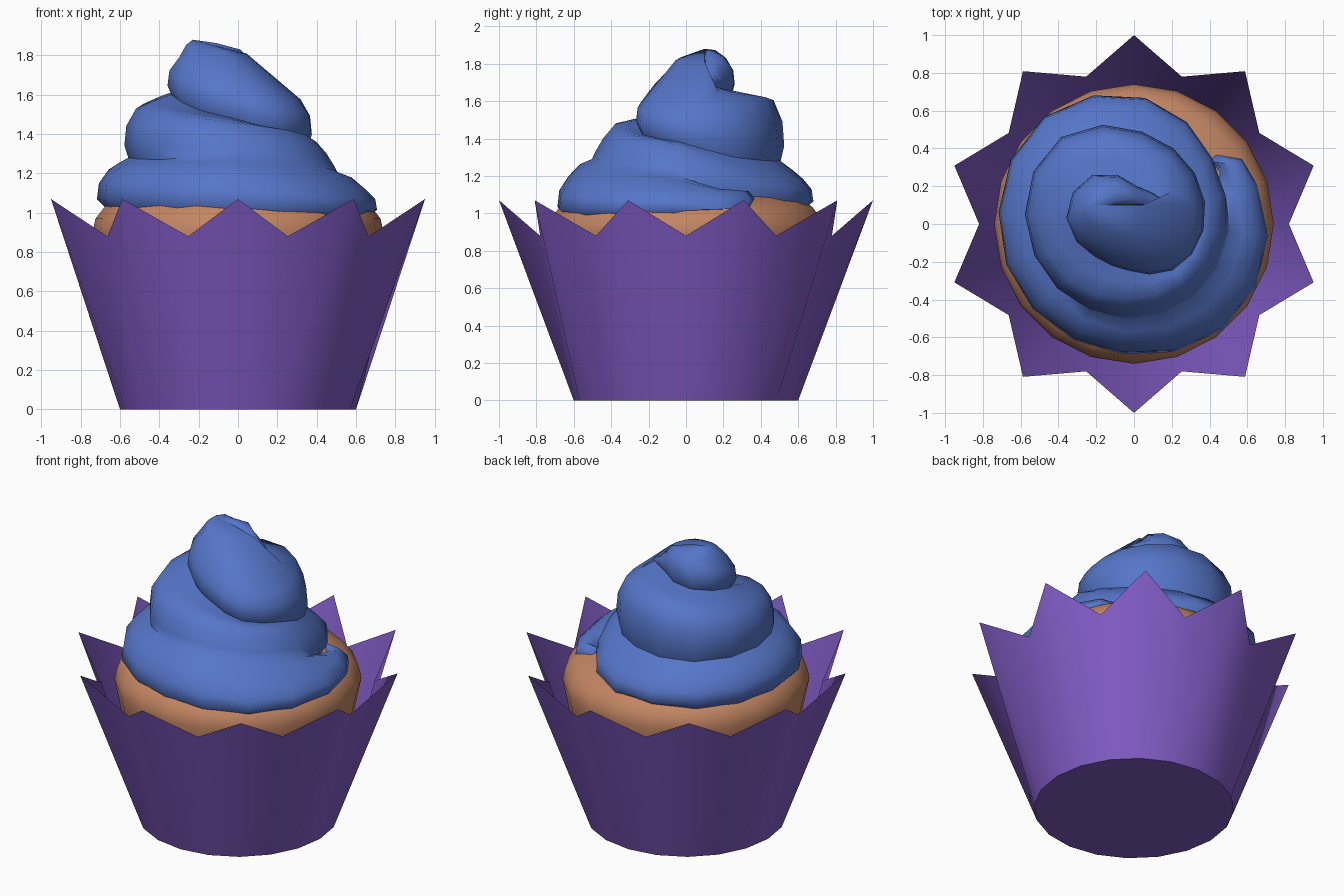
import bpy, bmesh, math
from mathutils import Vector

if "Cube" in bpy.data.objects:
    bpy.data.objects.remove(bpy.data.objects["Cube"])


def material(name, rgb):
    m = bpy.data.materials.new(name)
    m.diffuse_color = (*rgb, 1)
    m.use_nodes = True
    m.node_tree.nodes["Principled BSDF"].inputs["Base Color"].default_value = m.diffuse_color
    return m


def make(name, verts, faces, mat, angle=40):
    me = bpy.data.meshes.new(name)
    bm = bmesh.new()
    vs = [bm.verts.new(v) for v in verts]
    for f in faces:
        bm.faces.new([vs[i] for i in f])
    bmesh.ops.remove_doubles(bm, verts=bm.verts[:], dist=0.0005)
    bmesh.ops.recalc_face_normals(bm, faces=bm.faces[:])
    bm.to_mesh(me)
    bm.free()
    me.materials.append(mat)
    ob = bpy.data.objects.new(name, me)
    bpy.context.collection.objects.link(ob)
    bpy.ops.object.select_all(action='DESELECT')
    ob.select_set(True)
    bpy.context.view_layer.objects.active = ob
    bpy.ops.object.shade_smooth_by_angle(angle=math.radians(angle))
    return ob


def polar(r, deg, z):
    a = math.radians(deg)
    return Vector((r * math.cos(a), r * math.sin(a), z))


purple = material("purple paper", (0.215, 0.105, 0.55))
brown = material("brown sponge", (0.55, 0.24, 0.125))
blue = material("blue icing", (0.091, 0.18, 0.58))

# Paper wrapper: flared cup with ten points, outer and inner skin
N = 20
v = [polar(0.6, 90 + 18 * i, 0) for i in range(N)]
v += [polar(1.0, 90 + 18 * i, 1.07) if i % 2 == 0 else polar(0.82, 90 + 18 * i, 0.88) for i in range(N)]
v += [polar(0.595, 90 + 18 * i, 0.006) for i in range(N)]
f = []
for i in range(N):
    k = (i + 1) % N
    f += [(i, k, N + k, N + i), (2 * N + i, N + i, N + k, 2 * N + k)]
f += [tuple(range(N)), tuple(range(2 * N, 3 * N))]
make("wrapper", v, f, purple, 60)

# Sponge dome inside the wrapper
prof = [(0.58, 0.05), (0.72, 0.8), (0.74, 0.9), (0.725, 0.97), (0.67, 1.04), (0.55, 1.09), (0.3, 1.12)]
v = [polar(r, 90 + 18 * i, z) for r, z in prof for i in range(N)]
f = [(j * N + i, j * N + (i + 1) % N, (j + 1) * N + (i + 1) % N, (j + 1) * N + i)
     for j in range(len(prof) - 1) for i in range(N)]
f += [tuple(range(N)), tuple(range((len(prof) - 1) * N, len(prof) * N))]
make("sponge", v, f, brown)

# Icing swirl: one spiral strip, clockwise in 45 degree steps: outer radius, low z, high z
keys = [(0.66, 1.00, 1.12), (0.71, 0.98, 1.12), (0.73, 0.97, 1.14), (0.69, 0.98, 1.20),
        (0.70, 1.00, 1.21), (0.72, 1.02, 1.22), (0.74, 1.02, 1.20), (0.67, 1.03, 1.18),
        (0.54, 1.06, 1.23), (0.46, 1.20, 1.36), (0.45, 1.25, 1.42), (0.455, 1.29, 1.46),
        (0.52, 1.27, 1.50), (0.58, 1.28, 1.53), (0.60, 1.28, 1.58), (0.49, 1.28, 1.62),
        (0.42, 1.30, 1.59), (0.37, 1.38, 1.57), (0.32, 1.42, 1.60), (0.25, 1.48, 1.66),
        (0.27, 1.52, 1.72), (0.36, 1.60, 1.79), (0.34, 1.64, 1.83), (0.20, 1.66, 1.83),
        (0.20, 1.69, 1.72)]
APEX = Vector((-0.23, 0.10, 1.88))
LAST = len(keys) - 1


def key(t):
    i = min(int(t), LAST - 1)
    u = t - i
    p0, p1, p2, p3 = (Vector(keys[max(0, min(LAST, i + k))]) for k in (-1, 0, 1, 2))
    return 0.5 * (2 * p1 + (p2 - p0) * u + (2 * p0 - 5 * p1 + 4 * p2 - p3) * u * u
                  + (3 * p1 - p0 - 3 * p2 + p3) * u ** 3)


def slope(t):
    # 1 where the second turn melts into the first (front right), else 0
    return max(0.0, min(1.0, (t - 8) / 1, (12.5 - t) / 1.5))


def low(t):
    r, lo, hi = key(t)
    tuck = 0.05 if t < 7 else 0.02
    return polar(r - tuck + 0.07 * slope(t), 40 - 45 * t, lo)


def section(t):
    r, lo, hi = key(t)
    if t == 0:
        r -= 0.08
    a, h, s = 40 - 45 * t, hi - lo, slope(t)
    crease = low(t + 8) if t + 8 <= LAST else APEX
    pts = [low(t), polar(r + 0.03 * s, a, lo + 0.25 * h), polar(r - 0.01, a, lo + 0.65 * h),
           polar(r - 0.06, a, hi)]
    if t == 0:
        pts[0] = polar(r - 0.02, a, lo)
    gap = (crease - pts[-1]).length
    mid = (pts[-1] + crease) / 2
    if crease is APEX:
        mid.z += gap * (0.13 if t < 22.5 else 0.03)
    else:
        mid.z += gap * (0.02 + 0.1 * slope(t + 8))
    return pts + [mid, crease.copy()]


STEP, M = 0.5, 6
times = sorted([i * STEP for i in range(int(LAST / STEP) + 1)] + [0.2])
cols = [section(t) for t in times]
v = [p for c in cols for p in c]
f = [(i * M + j, i * M + j + 1, (i + 1) * M + j + 1, (i + 1) * M + j)
     for i in range(len(cols) - 1) for j in range(M - 1)]
f.append(tuple(range(M)))  # blunt start of the swirl
make("icing_swirl", v, f, blue, 65)
